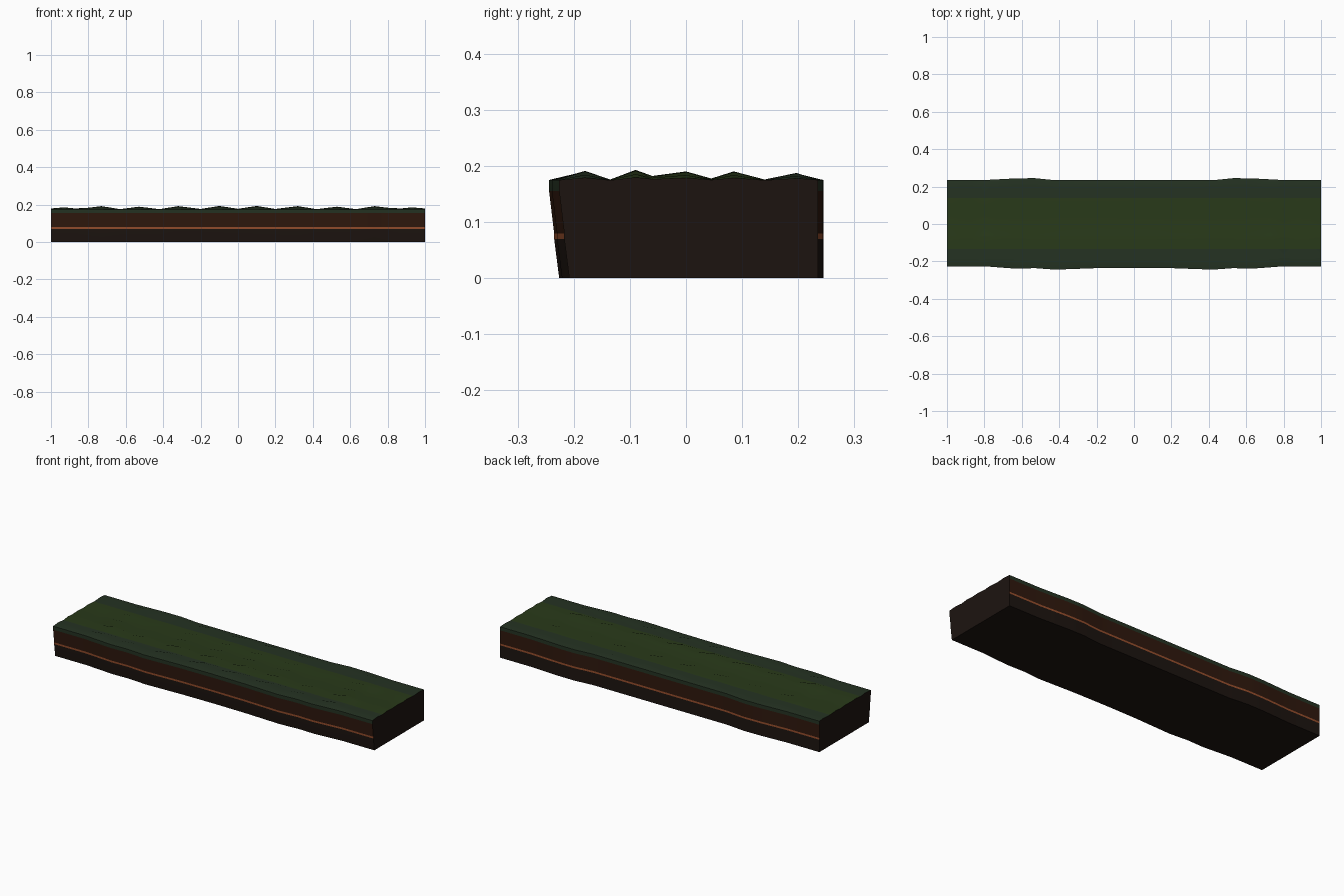
import bpy, bmesh, math

if "Cube" in bpy.data.objects:
    bpy.data.objects.remove(bpy.data.objects["Cube"])


def material(name, rgb):
    m = bpy.data.materials.new(name)
    m.diffuse_color = (*rgb, 1)
    m.use_nodes = True
    m.node_tree.nodes["Principled BSDF"].inputs["Base Color"].default_value = m.diffuse_color
    return m


MATS = [material("deep_soil", (0.012, 0.007, 0.005)),
        material("clay_stripe", (0.30, 0.075, 0.025)),
        material("soil", (0.028, 0.009, 0.004)),
        material("grass_edge", (0.018, 0.032, 0.016)),
        material("grass", (0.022, 0.042, 0.010))]
DEEP, CLAY, SOIL, EDGE, GRASS = range(5)


def lerp(points, t):
    for (a, va), (b, vb) in zip(points, points[1:]):
        if t <= b:
            return va + (vb - va) * (t - a) / (b - a)
    return points[-1][1]


# wavy long sides, given for the right half and mirrored
FRONT = [(0, .234), (.2, .236), (.42, .244), (.53, .236), (.63, .239), (.8, .226), (1, .226)]
BACK = [(0, .234), (.44, .234), (.53, .245), (.63, .244), (.8, .235), (1, .235)]
# hummock strength along and across the slab
ALONG = [(0, .2), (.1, 1), (.2, .15), (.32, .95), (.42, .1), (.53, .8), (.63, .1),
         (.73, .95), (.8, .5), (.87, .3), (.93, .6), (1, .3)]
ACROSS = [(-.18, .95), (-.135, .1), (-.09, 1.05), (-.06, .45), (0, .9), (.045, .2),
          (.085, .9), (.14, .1), (.197, .75)]
LAYERS = [(0, -.006), (.07, -.003), (.08, -.003), (.155, 0), (.175, 0)]


def section(x):
    """Closed cross-section of the slab at x, from front foot over the top to back foot."""
    f, b = lerp(FRONT, abs(x)), lerp(BACK, abs(x))
    pts = [(-f - d, z) for z, d in LAYERS]
    pts += [(y, .174 + .018 * h * lerp(ALONG, abs(x))) for y, h in ACROSS]
    pts += [(b, z) for z, d in reversed(LAYERS)]
    return [(x, y, z) for y, z in pts]


half = [x for x, _ in ALONG]
stations = [-x for x in reversed(half[1:])] + half
side = [DEEP, CLAY, SOIL, EDGE]
top = [EDGE, EDGE] + [GRASS] * 6 + [EDGE, EDGE]
strips = side + top + side[::-1] + [DEEP]

# layered slab lofted through the stations
bm = bmesh.new()
rings = []
for x in stations:
    # front side leans out slightly towards the top
    rings.append([bm.verts.new(p) for p in
                  [(px, py + (.012 if i == 0 else .006 if i < 3 else 0), pz)
                   if i < 3 else (px, py, pz) for i, (px, py, pz) in enumerate(section(x))]])
n = len(rings[0])
for r0, r1 in zip(rings, rings[1:]):
    for i in range(n):
        j = (i + 1) % n
        face = bm.faces.new((r0[i], r0[j], r1[j], r1[i]))
        face.material_index = strips[i]
for ring in (rings[0], rings[-1]):
    bm.faces.new(ring).material_index = DEEP
bmesh.ops.recalc_face_normals(bm, faces=bm.faces)

mesh = bpy.data.meshes.new("turf_slab")
bm.to_mesh(mesh)
bm.free()
for m in MATS:
    mesh.materials.append(m)
slab = bpy.data.objects.new("turf_slab", mesh)
bpy.context.collection.objects.link(slab)
bpy.context.view_layer.objects.active = slab
slab.select_set(True)
bpy.ops.object.shade_smooth_by_angle(angle=math.radians(40))
